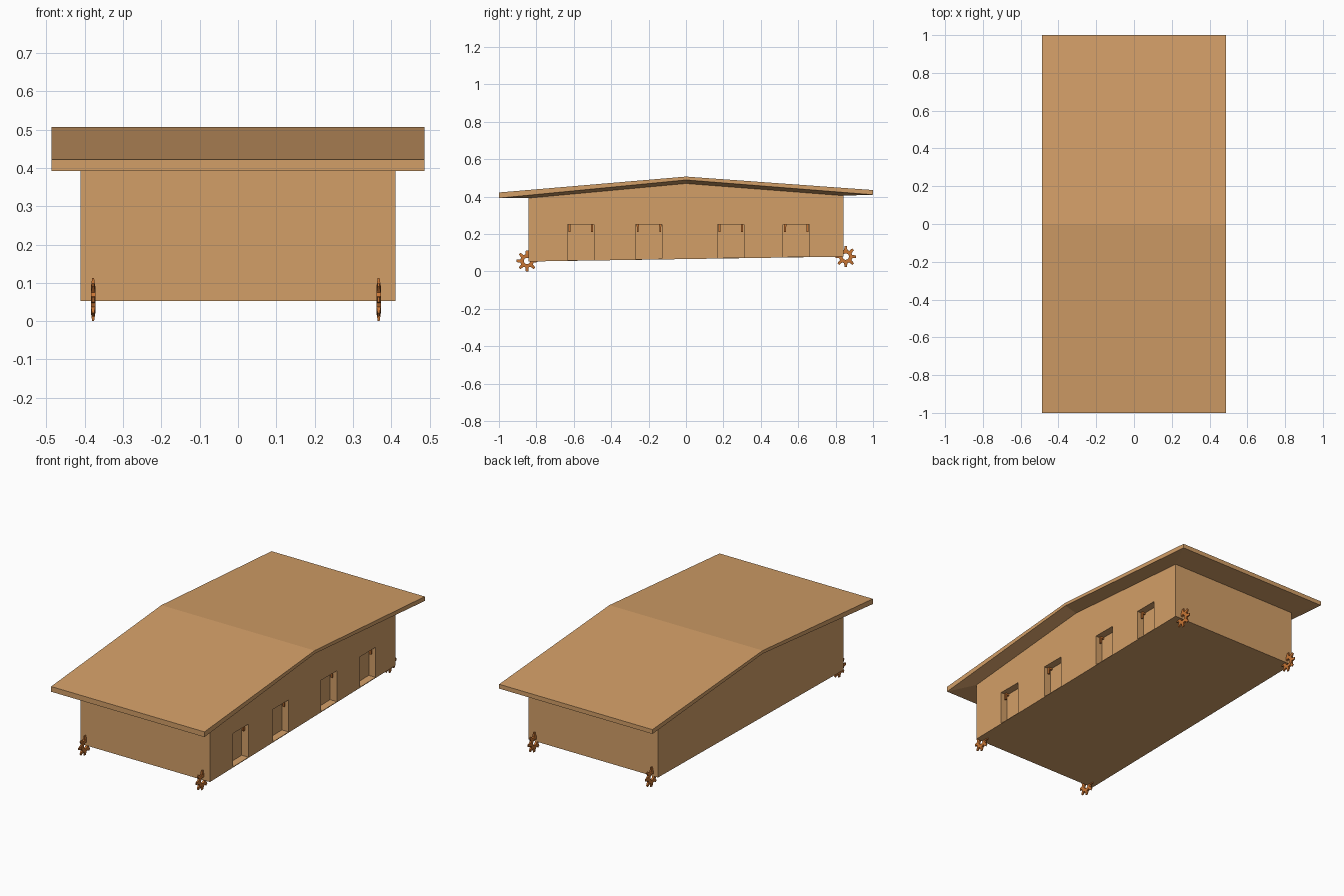
import bpy, bmesh, math
from mathutils import Matrix, Vector

cube = bpy.data.objects.get("Cube")
if cube:
    bpy.data.objects.remove(cube)


def material(name, rgb):
    m = bpy.data.materials.new(name)
    m.use_nodes = True
    m.diffuse_color = (*rgb, 1)
    m.node_tree.nodes["Principled BSDF"].inputs["Base Color"].default_value = (*rgb, 1)
    return m


WOOD = material("light wood", (0.65, 0.345, 0.137))
ORANGE = material("burnt orange", (0.58, 0.18, 0.035))


def finish(bm, name, mat):
    bmesh.ops.recalc_face_normals(bm, faces=bm.faces)
    me = bpy.data.meshes.new(name)
    bm.to_mesh(me)
    bm.free()
    me.materials.append(mat)
    ob = bpy.data.objects.new(name, me)
    bpy.context.collection.objects.link(ob)
    return ob


def prism(name, profile, x0, x1, mat):
    """Extrude a (y, z) outline along x."""
    bm = bmesh.new()
    face = bm.faces.new([bm.verts.new((x0, y, z)) for y, z in profile])
    ext = bmesh.ops.extrude_face_region(bm, geom=[face])
    moved = [v for v in ext["geom"] if isinstance(v, bmesh.types.BMVert)]
    bmesh.ops.translate(bm, verts=moved, vec=(x1 - x0, 0, 0))
    return finish(bm, name, mat)


# The floor rises slightly towards the back
END = 0.842
def floor_z(y):
    return 0.066 + 0.0155 * y


SKIN, SIDE, SILL = 0.368, 0.411, 0.004
gable = [(END, 0.405), (0, 0.47), (-END, 0.392)]

# House body
prism("house_body", [(-END, floor_z(-END)), (END, floor_z(END))] + gable,
      -SIDE, SKIN, WOOD)

# Side wall with four doorways notched out of its outline, over a thin sill
DOOR_TOP, DOOR_W = 0.252, 0.142
doors = [-0.563, -0.198, 0.239, 0.59]
outline = [(-END, floor_z(-END) + SILL)]
for c in doors:
    a, b = c - DOOR_W / 2, c + DOOR_W / 2
    outline += [(a, floor_z(a) + SILL), (a, DOOR_TOP),
                (b, DOOR_TOP), (b, floor_z(b) + SILL)]
outline.append((END, floor_z(END) + SILL))
prism("doorway_wall", outline + gable, SKIN, SIDE, WOOD)
prism("door_sill", [(s * END, floor_z(s * END) + h)
                    for s, h in ((-1, 0), (1, 0), (1, SILL), (-1, SILL))],
      SKIN, SIDE, WOOD)

# Roof: top ring, eave ring and an inner ring meeting the walls
bm = bmesh.new()
def ring(half, pts):
    loop = [(half, y, z) for y, z in pts] + [(-half, y, z) for y, z in reversed(pts)]
    return [bm.verts.new(p) for p in loop]


top = ring(0.487, [(-1, 0.422), (0, 0.507), (1, 0.435)])
eave = ring(0.487, [(-1, 0.392), (0, 0.489), (1, 0.41)])
inner = ring(SIDE, gable[::-1])
for r0, r1 in ((top, eave), (eave, inner)):
    for i in range(6):
        j = (i + 1) % 6
        bm.faces.new((r0[i], r0[j], r1[j], r1[i]))
for r in (top, inner):
    bm.faces.new((r[0], r[1], r[4], r[5]))
    bm.faces.new((r[1], r[2], r[3], r[4]))
finish(bm, "roof", WOOD)


# Gear wheels: a thick ring with eight tapered teeth
def gear(name, x, y, z):
    bm = bmesh.new()
    n, half = 24, 0.006
    loops = []
    for r, h in ((0.017, -half), (0.036, -half), (0.036, half), (0.017, half)):
        loops.append([bm.verts.new((h, r * math.cos(math.tau * i / n),
                                    r * math.sin(math.tau * i / n))) for i in range(n)])
    for k in range(4):
        a, b = loops[k], loops[(k + 1) % 4]
        for i in range(n):
            j = (i + 1) % n
            bm.faces.new((a[i], a[j], b[j], b[i]))
    for t in range(8):
        tooth = bmesh.ops.create_cube(bm, size=1)["verts"]
        for v in tooth:
            tip = v.co.z > 0
            v.co = Vector((v.co.x * (0.005 if tip else 0.012),
                           v.co.y * (0.013 if tip else 0.018),
                           0.056 if tip else 0.033))
        bmesh.ops.rotate(bm, verts=tooth, matrix=Matrix.Rotation(math.tau * t / 8, 3, "X"))
    finish(bm, name, ORANGE).location = (x, y, z)


for side, x in (("left", 0.367), ("right", -0.378)):
    gear("front_gear_" + side, x, -0.85, 0.056)
    gear("back_gear_" + side, x, 0.854, 0.079)

# Door hooks: a short arm and a hanging drop at both top corners of each doorway
for i, c in enumerate(doors):
    bm = bmesh.new()
    for s in (-1, 1):
        y = c + s * 0.06
        for size, pos in (((0.022, 0.012, 0.01), (0.379, y, 0.246)),
                          ((0.01, 0.01, 0.036), (0.387, y, 0.23))):
            bmesh.ops.create_cube(bm, size=1, matrix=Matrix.Translation(pos)
                                  @ Matrix.Diagonal((*size, 1)))
    finish(bm, f"door_hooks_{i + 1}", ORANGE)
